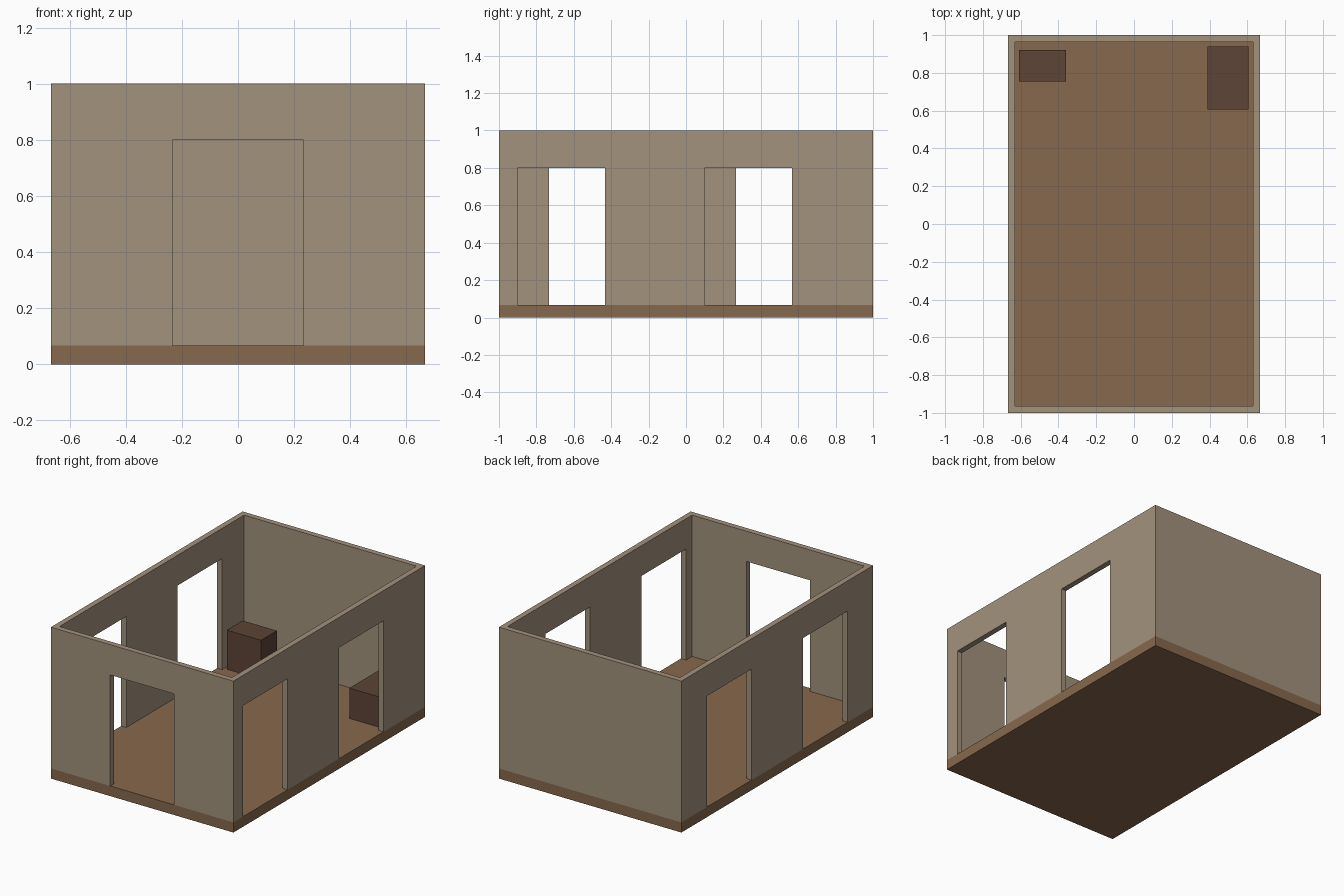
import bpy

if "Cube" in bpy.data.objects:
    bpy.data.objects.remove(bpy.data.objects["Cube"])

W, L, H = 0.6667, 1.0, 1.0      # half width, half length, height
T, FLOOR = 0.037, 0.0667        # wall thickness, floor thickness
DOOR_W, DOOR_TOP = 0.4667, 0.8


def material(name, color):
    mat = bpy.data.materials.new(name)
    mat.diffuse_color = (*color, 1)
    mat.use_nodes = True
    mat.node_tree.nodes["Principled BSDF"].inputs["Base Color"].default_value = mat.diffuse_color
    return mat


def box(name, x, y, z, mat=None):
    """Box from (min, max) ranges on each axis."""
    bpy.ops.mesh.primitive_cube_add(size=1)
    ob = bpy.context.object
    ob.name = name
    ob.location = [(a + b) / 2 for a, b in (x, y, z)]
    ob.scale = [b - a for a, b in (x, y, z)]
    bpy.ops.object.transform_apply(location=True, rotation=False, scale=True)
    if mat:
        ob.data.materials.append(mat)
    return ob


def cut(target, x, y, z):
    """Subtract a box from the target."""
    cutter = box("cutter", x, y, z)
    cutter.hide_render = True
    mod = target.modifiers.new("cut", "BOOLEAN")
    mod.operation = "DIFFERENCE"
    mod.solver = "EXACT"
    mod.object = cutter
    bpy.context.view_layer.objects.active = target
    bpy.ops.object.modifier_apply(modifier=mod.name)
    bpy.data.objects.remove(cutter, do_unlink=True)


plaster = material("plaster", (0.366, 0.287, 0.205))
wood = material("floor_wood", (0.242, 0.138, 0.074))
dark_wood = material("dark_wood", (0.109, 0.058, 0.037))

# Floor slab
box("floor", (-W, W), (-L, L), (0, FLOOR), wood)

# Open-topped wall shell
walls = box("walls", (-W, W), (-L, L), (FLOOR, H), plaster)
cut(walls, (-W + T, W - T), (-L + T, L - T), (-0.5, 1.5))

# Front doorway
door_z = (-0.2, DOOR_TOP)
cut(walls, (-DOOR_W / 2, DOOR_W / 2), (-L - 0.1, -L + 0.1), door_z)

# Two doorways in each side wall, staggered left to right
for side, starts in ((1, (-0.9, 0.1)), (-1, (-0.7333, 0.2667))):
    xs = sorted((side * (W - 0.1), side * (W + 0.1)))
    for y0 in starts:
        cut(walls, xs, (y0, y0 + DOOR_W), door_z)

# Furniture blocks in the back corners
box("left_cabinet", (-0.61, -0.36), (0.755, 0.92), (FLOOR, 0.325), dark_wood)
box("right_chest", (0.39, 0.607), (0.605, 0.94), (FLOOR, 0.267), dark_wood)
